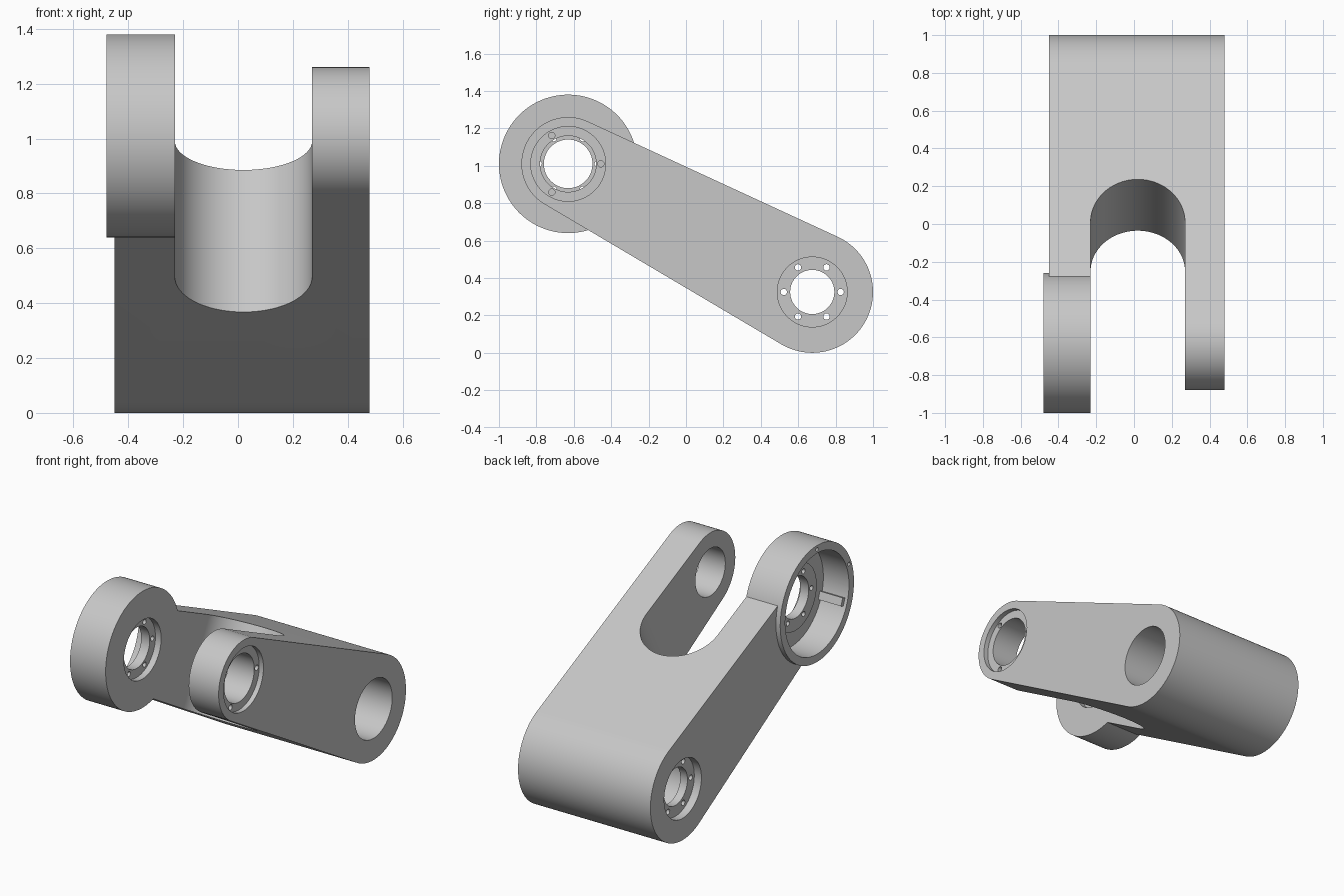
import bpy
import bmesh
from math import sin, cos, pi, radians
from mathutils import Vector

old = bpy.data.objects.get("Cube")
if old:
    bpy.data.objects.remove(old)

grey = bpy.data.materials.new("plain grey")
grey.use_nodes = True
colour = (0.57, 0.57, 0.57, 1)
grey.diffuse_color = colour
grey.node_tree.nodes["Principled BSDF"].inputs["Base Color"].default_value = colour

# Main axes of the part: pivot centre, hub centre, arm direction
PIVOT = Vector((0, -0.63, 1.01))
HUB = Vector((0, 0.675, 0.325))
ALONG = (HUB - PIVOT).normalized()
ACROSS = Vector((0, -ALONG.z, ALONG.y))
X = Vector((1, 0, 0))


def prism(name, points, depth):
    """Extrude a flat outline along the depth vector."""
    bm = bmesh.new()
    face = bm.faces.new([bm.verts.new(p) for p in points])
    grown = bmesh.ops.extrude_face_region(bm, geom=[face])
    moved = [v for v in grown["geom"] if isinstance(v, bmesh.types.BMVert)]
    bmesh.ops.translate(bm, verts=moved, vec=depth)
    bmesh.ops.recalc_face_normals(bm, faces=bm.faces)
    mesh = bpy.data.meshes.new(name)
    bm.to_mesh(mesh)
    bm.free()
    mesh.materials.append(grey)
    obj = bpy.data.objects.new(name, mesh)
    bpy.context.collection.objects.link(obj)
    return obj


def arc(centre, radius, u, v, start, end, count):
    steps = [start + (end - start) * i / count for i in range(count + 1)]
    return [centre + radius * (cos(a) * u + sin(a) * v) for a in steps]


def rod(name, centre, radius, x0, x1, count=96):
    """Cylinder running along x."""
    ring = arc(centre + X * x0, radius, Vector((0, 1, 0)), Vector((0, 0, 1)),
               0, 2 * pi, count)[:-1]
    return prism(name, ring, X * (x1 - x0))


def combine(obj, tool, operation="DIFFERENCE"):
    mod = obj.modifiers.new("cut", "BOOLEAN")
    mod.operation = operation
    mod.solver = "EXACT"
    mod.object = tool
    bpy.context.view_layer.objects.active = obj
    bpy.ops.object.modifier_apply(modifier=mod.name)
    bpy.data.objects.remove(tool)


def bore(obj, centre, radius, x0, x1):
    combine(obj, rod("cutter", centre, radius, x0, x1))


def bolt_holes(obj, centre, circle, radius, x0, x1, angles):
    for angle in angles:
        a = radians(angle)
        spot = centre + circle * Vector((0, cos(a), sin(a)))
        combine(obj, rod("cutter", spot, radius, x0, x1, 16))


def finish(obj):
    bpy.ops.object.select_all(action="DESELECT")
    obj.select_set(True)
    bpy.context.view_layer.objects.active = obj
    bpy.ops.object.shade_smooth_by_angle(angle=radians(30))


# Tapered body: hull of the small pivot end and the big hub end
tilt = math_tilt = (0.325 - 0.25) / (HUB - PIVOT).length
start = pi / 2 + tilt
outline = arc(PIVOT - X * 0.45, 0.25, ALONG, ACROSS, start, 2 * pi - start, 64)
outline += arc(HUB - X * 0.45, 0.325, ALONG, ACROSS, -start, start, 64)
body = prism("forked_body", outline, X * 0.93)

# Round-ended slot between the two fork arms
slot_end = PIVOT + ALONG * 0.575 + X * 0.02 - ACROSS
slot = arc(slot_end, 0.25, X, ALONG, 0, pi, 64)
slot += [slot[-1] - ALONG * 1.3, slot[0] - ALONG * 1.3]
combine(body, prism("cutter", slot, ACROSS * 2))

# Seat for the round housing
bore(body, PIVOT, 0.37, -0.6, -0.22)

# Pivot bore, its counterbore and three blind holes
bore(body, PIVOT, 0.15, 0.2, 0.6)
bore(body, PIVOT, 0.2, 0.45, 0.6)
bolt_holes(body, PIVOT, 0.175, 0.017, 0.38, 0.5, (0, 120, 240))

# Hub: deep bore, opposite recess, drilled flange between them
bore(body, HUB, 0.187, -0.35, 0.6)
bore(body, HUB, 0.187, -0.6, -0.4)
bore(body, HUB, 0.118, -0.5, 0)
bolt_holes(body, HUB, 0.152, 0.017, -0.5, 0, range(0, 360, 60))
finish(body)

# Round cup-shaped housing on the other arm
housing = rod("round_housing", PIVOT, 0.37, -0.48, -0.23, 128)
bore(housing, PIVOT, 0.32, -0.6, -0.3)
combine(housing, rod("boss", PIVOT, 0.21, -0.33, -0.28), "UNION")
bore(housing, PIVOT, 0.187, -0.27, 0)
bore(housing, PIVOT, 0.13, -0.4, 0)
bolt_holes(housing, PIVOT, 0.157, 0.016, -0.4, -0.2, range(0, 360, 60))
bolt_holes(housing, PIVOT, 0.345, 0.012, -0.5, -0.43, (90, 158))

# Key rib along the inside wall of the cup
a = radians(200)
out, side = Vector((0, cos(a), sin(a))), Vector((0, -sin(a), cos(a)))
base = PIVOT - X * 0.46
corners = [base + out * r + side * s for r, s in
           ((0.295, -0.025), (0.34, -0.025), (0.34, 0.025), (0.295, 0.025))]
combine(housing, prism("rib", corners, X * 0.18), "UNION")
finish(housing)
